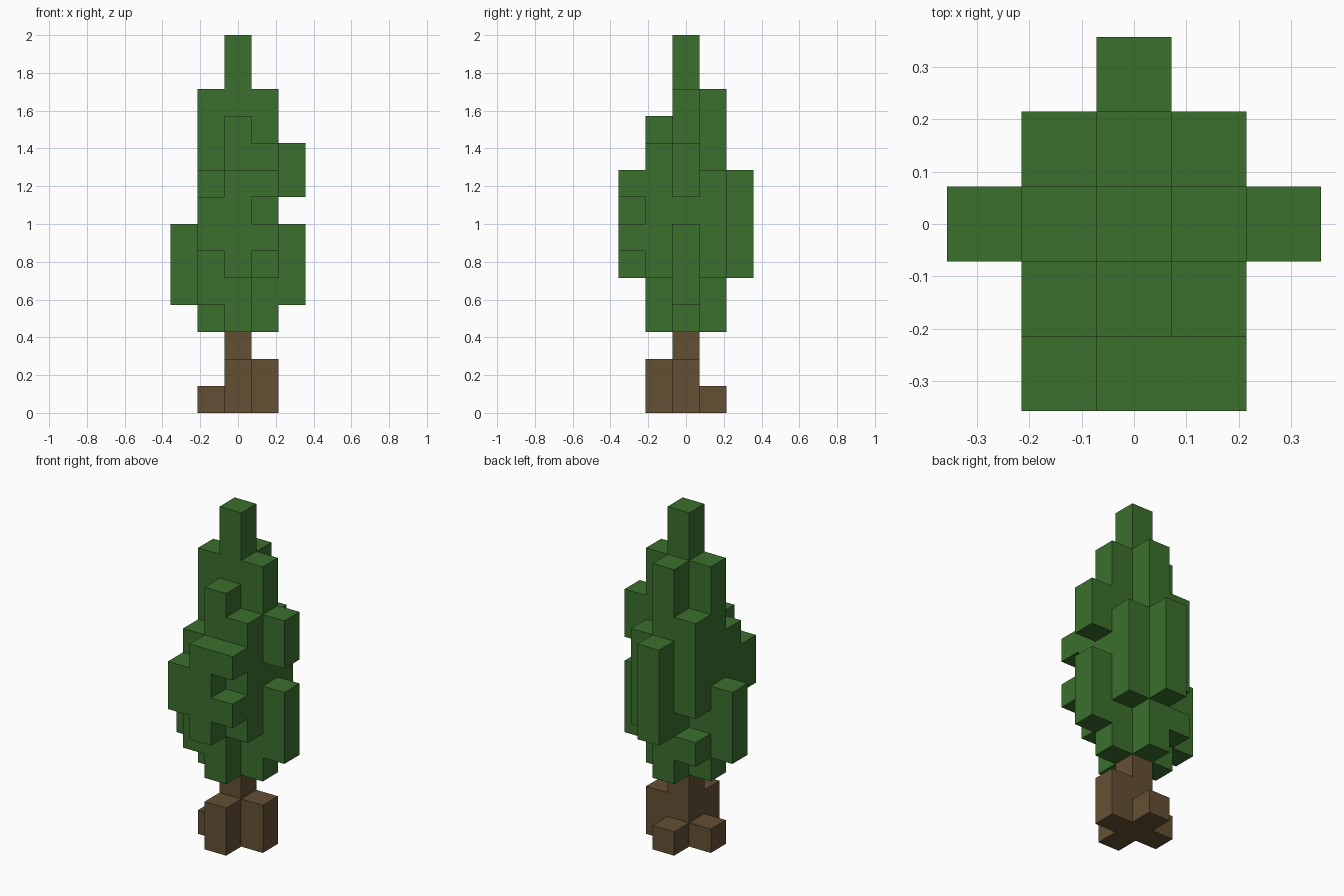
import bpy, bmesh
from math import radians
from mathutils import Vector

cube = bpy.data.objects.get("Cube")
if cube:
    bpy.data.objects.remove(cube)

UNIT = 2 / 14  # edge of one block; the tree is 14 blocks tall


def material(name, rgb):
    m = bpy.data.materials.new(name)
    m.use_nodes = True
    m.diffuse_color = (*rgb, 1)
    bsdf = m.node_tree.nodes["Principled BSDF"]
    bsdf.inputs["Base Color"].default_value = (*rgb, 1)
    bsdf.inputs["Roughness"].default_value = 0.9
    return m


def cells(columns):
    """Blocks of columns given as (x, y, bottom layer, top layer)."""
    return {(x, y, z) for x, y, low, high in columns for z in range(low, high)}


def block_object(name, part, solid, mat):
    """Skin a set of blocks, leaving out faces buried in the solid."""
    bm = bmesh.new()
    for cell in sorted(part):
        centre = Vector(cell) + Vector((0, 0, 0.5))
        for axis in range(3):
            for sign in (-1, 1):
                n = Vector((0, 0, 0))
                n[axis] = sign
                if tuple(int(c + d) for c, d in zip(cell, n)) in solid:
                    continue
                u = Vector((0, 0, 0))
                u[(axis + 1) % 3] = 1
                v = n.cross(u)
                quad = [(centre + (n + u * a + v * b) / 2) * UNIT
                        for a, b in ((-1, -1), (1, -1), (1, 1), (-1, 1))]
                bm.faces.new([bm.verts.new(p) for p in quad])
    bmesh.ops.remove_doubles(bm, verts=bm.verts, dist=UNIT / 100)
    bmesh.ops.dissolve_limit(bm, angle_limit=radians(1),
                             verts=bm.verts, edges=bm.edges)
    mesh = bpy.data.meshes.new(name)
    bm.to_mesh(mesh)
    bm.free()
    mesh.materials.append(mat)
    obj = bpy.data.objects.new(name, mesh)
    bpy.context.collection.objects.link(obj)


# Trunk with four root blocks
trunk = cells([
    (0, 0, 0, 3),
    (1, 0, 0, 2), (0, -1, 0, 2),
    (-1, 0, 0, 1), (0, 1, 0, 1),
])

# Foliage: core cross, diagonal corners, then outer tufts
foliage = cells([
    (0, 0, 3, 14), (1, 0, 3, 12), (-1, 0, 3, 12), (0, 1, 3, 12), (0, -1, 3, 11),
    (1, 1, 5, 9), (-1, 1, 6, 10), (-1, 1, 4, 5), (1, -1, 5, 10), (-1, -1, 4, 9),
    (2, 0, 4, 7), (2, 0, 8, 10), (-2, 0, 4, 7), (0, 2, 5, 9),
    (0, -2, 5, 9), (-1, -2, 6, 8), (1, -2, 6, 7), (1, -2, 8, 9),
])

solid = trunk | foliage
block_object("trunk", trunk, solid, material("bark brown", (0.127, 0.080, 0.034)))
block_object("foliage", foliage, solid, material("leaf green", (0.044, 0.162, 0.026)))
